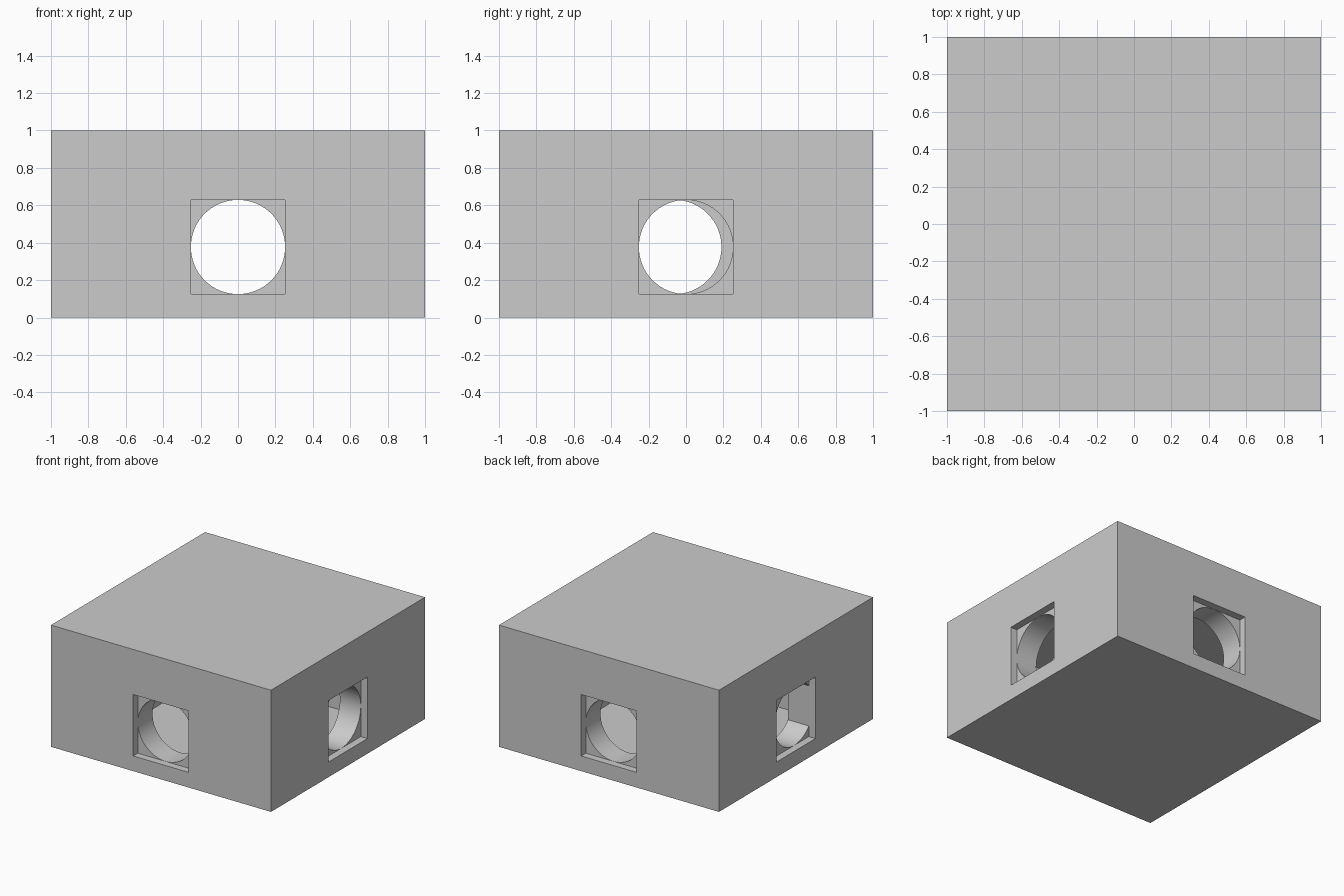
import bpy, math

if "Cube" in bpy.data.objects:
    bpy.data.objects.remove(bpy.data.objects["Cube"])


def box(name, size, loc):
    bpy.ops.mesh.primitive_cube_add(size=1, location=loc)
    ob = bpy.context.object
    ob.name = name
    ob.scale = size
    bpy.ops.object.transform_apply(location=True, rotation=True, scale=True)
    return ob


def cut(target, cutter):
    mod = target.modifiers.new("cut", 'BOOLEAN')
    mod.operation = 'DIFFERENCE'
    mod.solver = 'EXACT'
    mod.object = cutter
    bpy.context.view_layer.objects.active = target
    bpy.ops.object.modifier_apply(modifier=mod.name)
    bpy.data.objects.remove(cutter, do_unlink=True)


HOLE_Z = 0.377
HOLE = 0.505

# Outer block: thick walls around a hollow chamber, square opening in each side
body = box("outer_block", (2, 2, 1), (0, 0, 0.5))
cut(body, box("chamber", (1.5, 1.5, 0.74), (0, 0, 0.38)))
cut(body, box("opening_x", (2.4, HOLE, HOLE), (0, 0, HOLE_Z)))
cut(body, box("opening_y", (HOLE, 2.4, HOLE), (0, 0, HOLE_Z)))


# Recessed port plates: square plug with a round bore, one per side
def port(name, angle, shift=0.0):
    plate = box(name, (0.19, 0.52, 0.52), (0.845, 0, HOLE_Z))
    bpy.ops.mesh.primitive_cylinder_add(
        vertices=64, radius=0.252, depth=0.6,
        location=(0.845, shift, HOLE_Z), rotation=(0, math.pi / 2, 0))
    cut(plate, bpy.context.object)
    plate.rotation_euler = (0, 0, angle)
    bpy.ops.object.select_all(action='DESELECT')
    plate.select_set(True)
    bpy.context.view_layer.objects.active = plate
    bpy.ops.object.transform_apply(location=True, rotation=True, scale=True)
    bpy.ops.object.shade_smooth_by_angle(angle=math.radians(30))


port("right_port", 0)
port("back_port", math.pi / 2)
port("left_port", math.pi, 0.0625)   # bore sits off-centre toward the front
port("front_port", -math.pi / 2)
